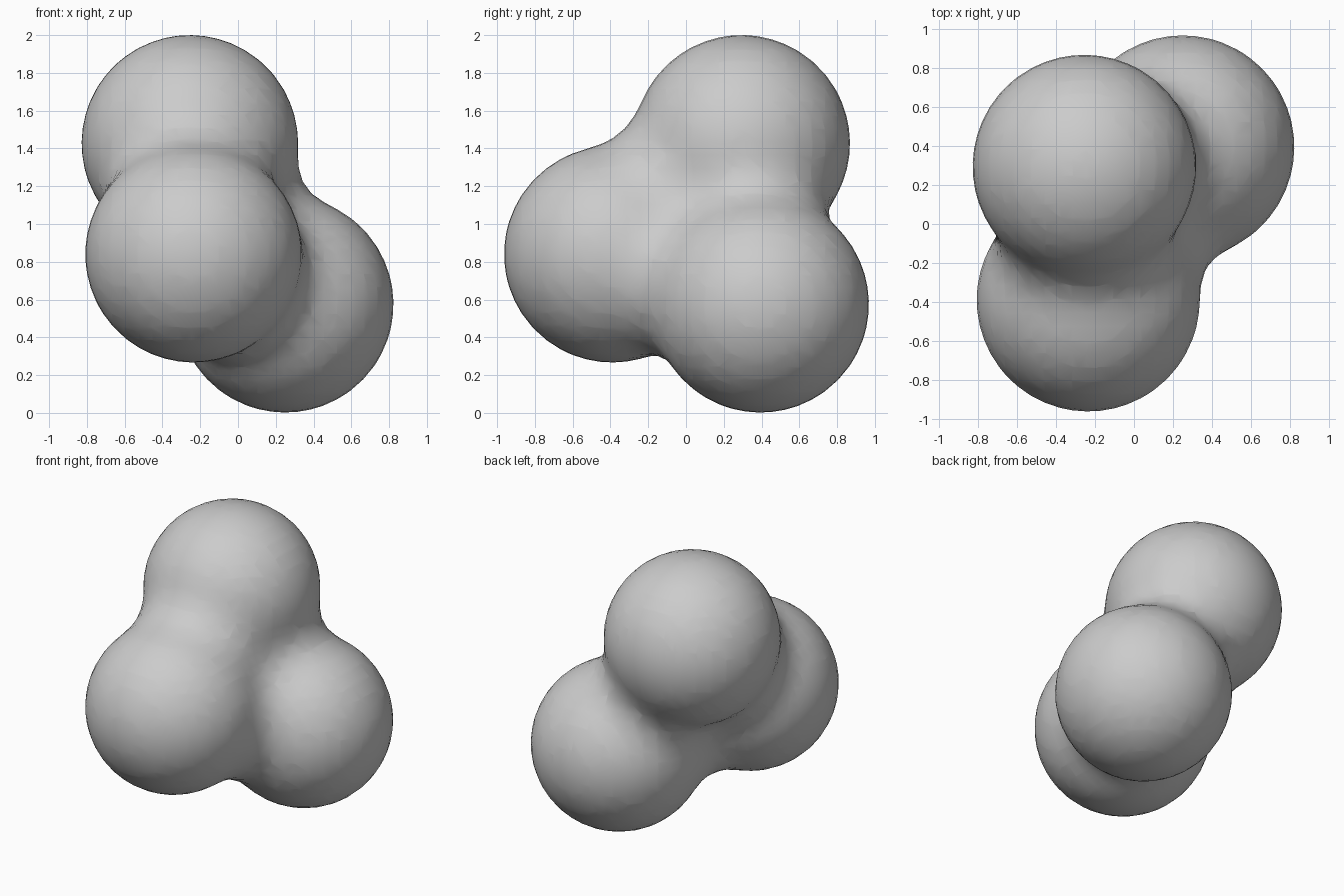
import bpy

if "Cube" in bpy.data.objects:
    bpy.data.objects.remove(bpy.data.objects["Cube"])

BALL_RADIUS = 0.573     # visible radius of each lobe
REACH = 0.87            # distance over which lobes blend together
THRESHOLD = 0.6
CENTRES = [
    (-0.255, 0.295, 1.427),   # top lobe
    (-0.235, -0.39, 0.84),    # front lobe
    (0.25, 0.395, 0.575),     # rear right lobe
]

# Three blending balls
meta = bpy.data.metaballs.new("blend_source")
meta.resolution = 0.07
meta.render_resolution = 0.07
meta.threshold = THRESHOLD
for centre in CENTRES:
    ball = meta.elements.new(type='BALL')
    ball.co = centre
    ball.radius = REACH
    ball.stiffness = THRESHOLD / (1 - (BALL_RADIUS / REACH) ** 2) ** 3
source = bpy.data.objects.new("blend_source", meta)
bpy.context.collection.objects.link(source)
bpy.context.view_layer.update()

# Convert the blend to a smooth-shaded mesh body
depsgraph = bpy.context.evaluated_depsgraph_get()
mesh = bpy.data.meshes.new_from_object(source.evaluated_get(depsgraph))
mesh.name = "blob_body"
body = bpy.data.objects.new("blob_body", mesh)
bpy.context.collection.objects.link(body)
bpy.data.objects.remove(source)
for poly in mesh.polygons:
    poly.use_smooth = True
